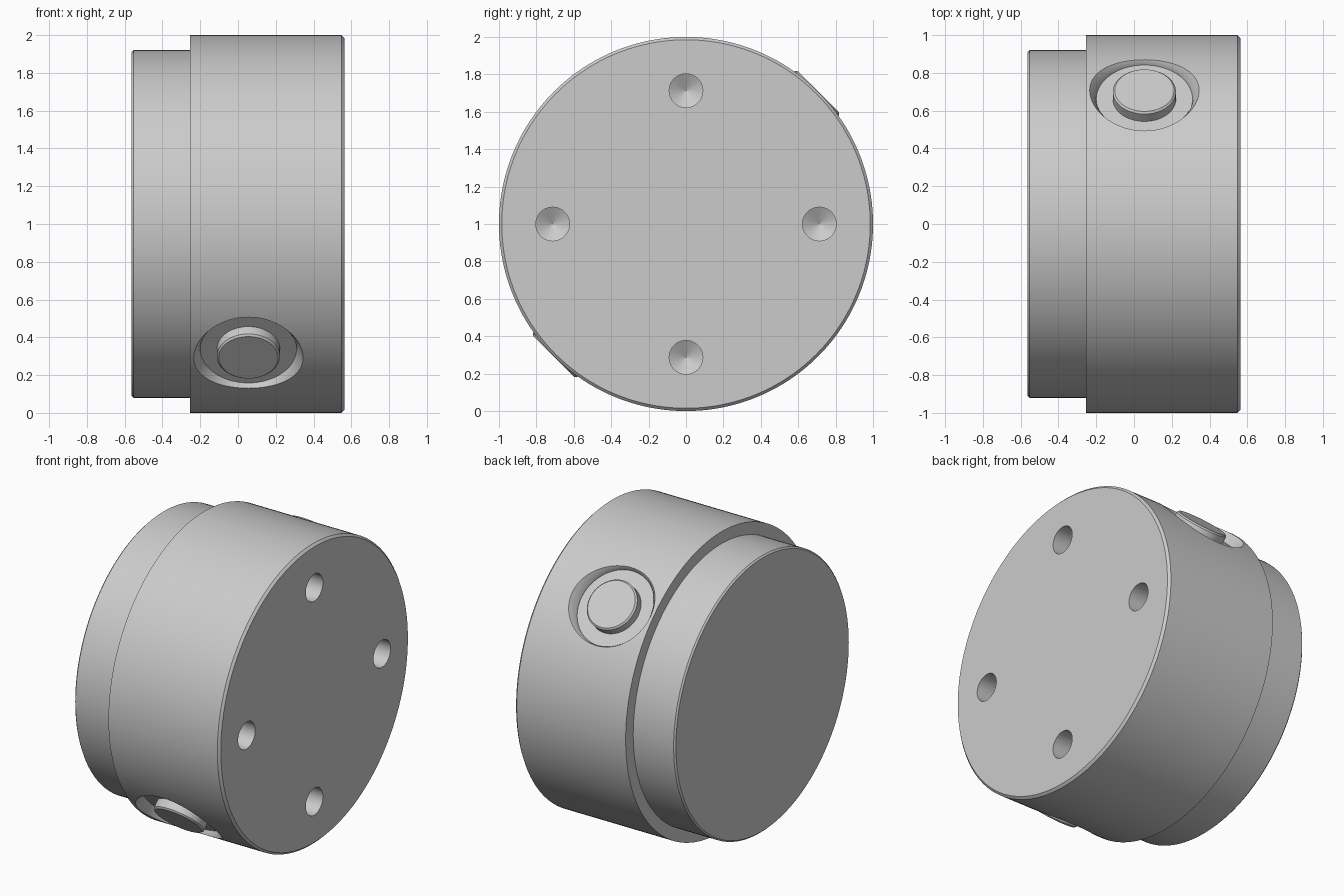
import bpy, bmesh, math
from mathutils import Vector, Matrix

if "Cube" in bpy.data.objects:
    bpy.data.objects.remove(bpy.data.objects["Cube"])

CENTRE = Vector((0, 0, 1))


def lathe(name, profile, axis, origin, segments):
    """Spin (distance along axis, radius) points into a closed solid."""
    rot = Vector((0, 0, 1)).rotation_difference(Vector(axis)).to_matrix().to_4x4()
    frame = Matrix.Translation(origin) @ rot
    bm = bmesh.new()
    rings = []
    for along, r in profile:
        ring = []
        for i in range(segments):
            a = 2 * math.pi * i / segments
            ring.append(bm.verts.new(frame @ Vector((r * math.cos(a), r * math.sin(a), along))))
        rings.append(ring)
    for lo, hi in zip(rings, rings[1:]):
        for i in range(segments):
            j = (i + 1) % segments
            bm.faces.new((lo[i], lo[j], hi[j], hi[i]))
    bm.faces.new(list(reversed(rings[0])))
    bm.faces.new(rings[-1])
    bmesh.ops.recalc_face_normals(bm, faces=bm.faces[:])
    mesh = bpy.data.meshes.new(name)
    bm.to_mesh(mesh)
    bm.free()
    obj = bpy.data.objects.new(name, mesh)
    bpy.context.collection.objects.link(obj)
    return obj


def activate(obj):
    bpy.ops.object.select_all(action='DESELECT')
    obj.select_set(True)
    bpy.context.view_layer.objects.active = obj


def cut(target, cutter):
    mod = target.modifiers.new("cut", 'BOOLEAN')
    mod.operation = 'DIFFERENCE'
    mod.solver = 'EXACT'
    mod.object = cutter
    cutter.hide_render = True
    activate(target)
    bpy.ops.object.modifier_apply(modifier=mod.name)
    bpy.data.objects.remove(cutter, do_unlink=True)


# Stepped drum lying along x, with chamfered rims
drum = lathe("stepped_drum", [(-0.563, 0.91), (-0.553, 0.92), (-0.255, 0.92), (-0.255, 1.0),
                              (0.548, 1.0), (0.563, 0.985)], (1, 0, 0), CENTRE, 160)

# Four blind mounting holes with drill-point bottoms
for k in range(4):
    a = k * math.pi / 2
    pos = CENTRE + Vector((0, math.cos(a), math.sin(a))) * 0.713
    cut(drum, lathe("hole_cutter", [(0.21, 0.001), (0.26, 0.09), (0.7, 0.09)],
                    (1, 0, 0), pos, 40))

# Two opposite countersunk pockets, each with a raised button
parts = [drum]
for side, label in ((1, "upper"), (-1, "lower")):
    axis = Vector((0, side, side)).normalized()
    pos = CENTRE + Vector((0.055, 0, 0))
    cut(drum, lathe("pocket_cutter", [(0.935, 0.255), (0.955, 0.26), (1.0, 0.29), (1.06, 0.33)],
                    axis, pos, 64))
    parts.append(lathe(label + "_button", [(0.925, 0.167), (0.99, 0.167), (1.0, 0.157)],
                       axis, pos, 64))

for obj in parts:
    activate(obj)
    bpy.ops.object.shade_smooth_by_angle(angle=math.radians(25))
